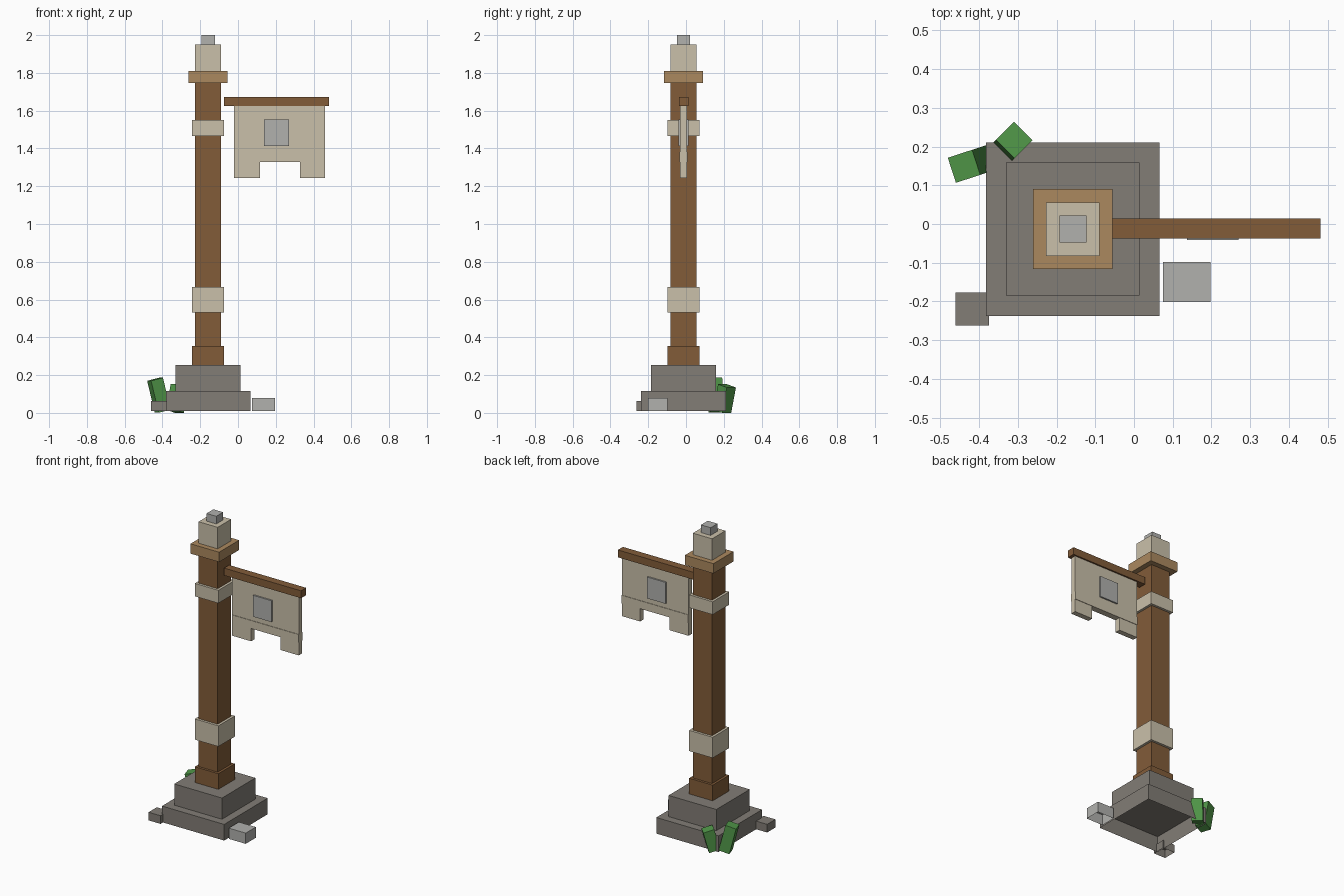
import bpy, bmesh, math
from mathutils import Matrix, Vector

if "Cube" in bpy.data.objects:
    bpy.data.objects.remove(bpy.data.objects["Cube"])


def material(name, r, g, b):
    # convert display colour (0-255) to linear
    lin = lambda c: ((c / 255 + 0.055) / 1.055) ** 2.4
    m = bpy.data.materials.new(name)
    m.diffuse_color = (lin(r), lin(g), lin(b), 1)
    m.use_nodes = True
    m.node_tree.nodes["Principled BSDF"].inputs["Base Color"].default_value = m.diffuse_color
    return m


STONE = material("dark stone", 130, 125, 118)
PALE = material("pale grey", 177, 177, 174)
WOOD = material("brown wood", 130, 92, 57)
TRIM = material("light wood", 171, 137, 95)
CLOTH = material("tan cloth", 202, 192, 170)
GREEN = material("leaf green", 80, 150, 72)


def box(name, mat, x, y, z, open_bottom=False, matrix=None):
    """Box from (min, max) ranges, optionally without its underside."""
    bm = bmesh.new()
    bmesh.ops.create_cube(bm, size=1)
    for v in bm.verts:
        v.co = Vector([(a + b) / 2 + c * (b - a) for (a, b), c in zip((x, y, z), v.co)])
    if open_bottom:
        bm.faces.ensure_lookup_table()
        low = [f for f in bm.faces if f.normal.z < -0.9]
        bmesh.ops.delete(bm, geom=low, context='FACES')
    if matrix:
        bm.transform(matrix)
    me = bpy.data.meshes.new(name)
    bm.to_mesh(me)
    bm.free()
    me.materials.append(mat)
    ob = bpy.data.objects.new(name, me)
    bpy.context.collection.objects.link(ob)
    return ob


CX, CY = -0.158, -0.013


def column(name, mat, width, z0, z1, open_bottom=False):
    """Square block centred on the post axis."""
    h = width / 2
    box(name, mat, (CX - h, CX + h), (CY - h, CY + h), (z0, z1), open_bottom)


# stepped stone base, post, wraps and cap
column("base_lower", STONE, 0.448, 0.01, 0.115, True)
column("base_upper", STONE, 0.344, 0.115, 0.253)
column("post_foot", WOOD, 0.17, 0.253, 0.355)
column("post", WOOD, 0.138, 0.355, 1.746)
column("lower_wrap", CLOTH, 0.17, 0.532, 0.667)
column("upper_wrap", CLOTH, 0.17, 1.466, 1.55)
column("cap_plate", TRIM, 0.206, 1.746, 1.81)
column("cap_block", CLOTH, 0.138, 1.81, 1.95)
column("cap_tip", PALE, 0.07, 1.95, 2.0)

# arm with hanging banner
box("arm", WOOD, (-0.074, 0.481), (-0.038, 0.014), (1.624, 1.672))
box("banner", CLOTH, (-0.021, 0.46), (-0.031, 0.004), (1.38, 1.624))
box("banner_hem", CLOTH, (-0.021, 0.46), (-0.034, 0.007), (1.328, 1.38))
for side, x in (("left", (-0.021, 0.116)), ("right", (0.328, 0.46))):
    box("banner_tail_" + side, CLOTH, x, (-0.031, 0.004), (1.243, 1.328))
box("banner_patch", PALE, (0.137, 0.27), (-0.041, 0.014), (1.413, 1.552))

# loose stones
box("stone_right", PALE, (0.075, 0.197), (-0.202, -0.098), (0.01, 0.08), True)
box("stone_left", STONE, (-0.461, -0.375), (-0.262, -0.177), (0.01, 0.063), True)


def blade(name, bottom, top, spin, size=0.068):
    """Square leaf block leaning from bottom to top."""
    b, t = Vector(bottom), Vector(top)
    d = t - b
    tilt = Vector((0, 0, 1)).rotation_difference(d).to_matrix().to_4x4()
    m = Matrix.Translation(b) @ tilt @ Matrix.Rotation(math.radians(spin), 4, 'Z')
    h = size / 2
    box(name, GREEN, (-h, h), (-h, h), (0, d.length), matrix=m)


# leaning leaves at the back left corner
blade("leaf_tall", (-0.399, 0.162, 0.009), (-0.439, 0.149, 0.178), 18)
blade("leaf_short", (-0.334, 0.192, 0.009), (-0.309, 0.217, 0.143), 45)
